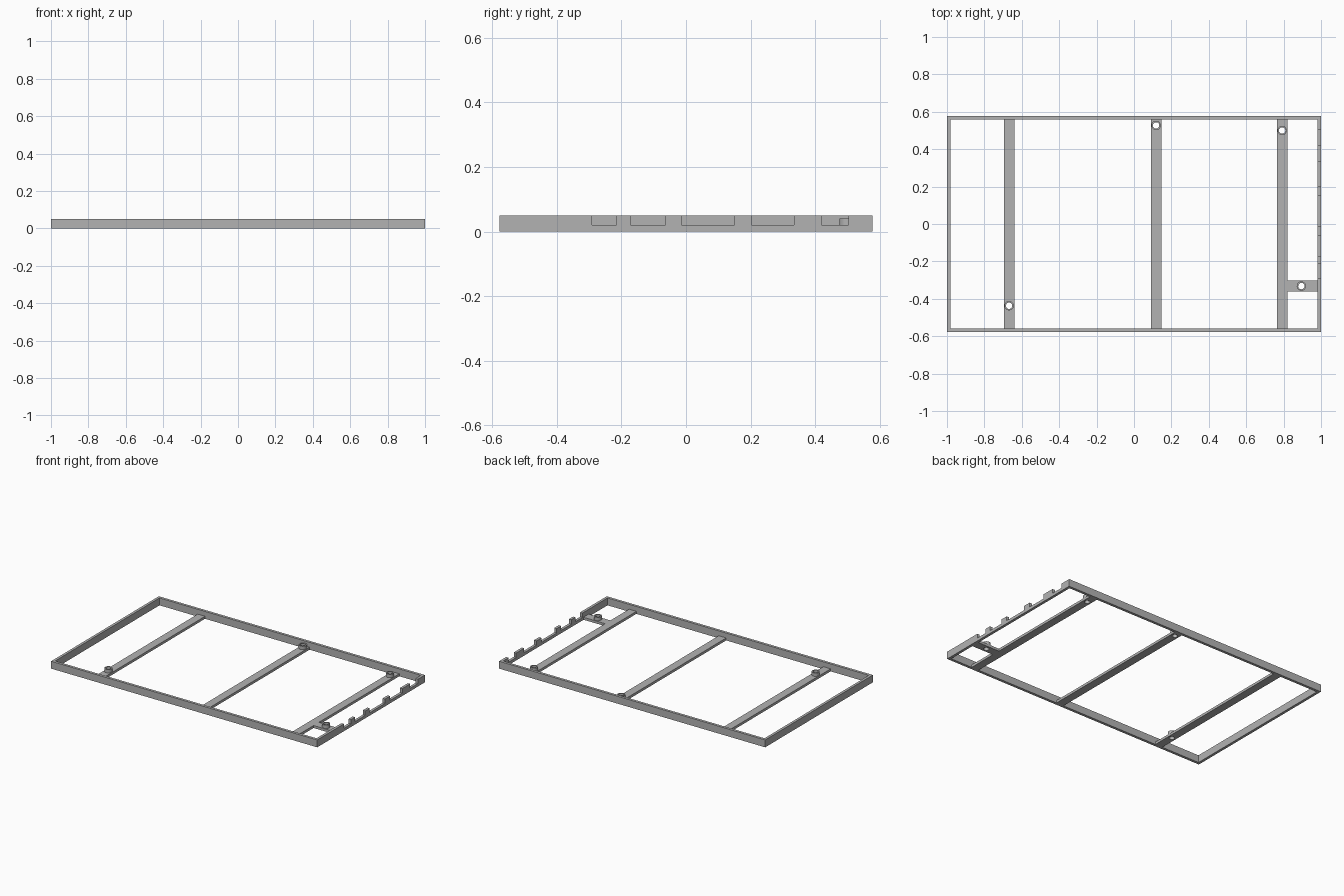
import bpy
import bmesh
import math

if "Cube" in bpy.data.objects:
    bpy.data.objects.remove(bpy.data.objects["Cube"], do_unlink=True)

HALF_Y, WALL, HEIGHT = 0.578, 0.018, 0.05
BAR_TOP, BOSS_TOP, NOTCH_Z = 0.017, 0.04, 0.02
BOSS_R, HOLE_R, SEGMENTS = 0.025, 0.017, 32

grey = bpy.data.materials.new("plain grey")
grey.use_nodes = True
colour = (0.45, 0.45, 0.45, 1)
grey.diffuse_color = colour
grey.node_tree.nodes["Principled BSDF"].inputs["Base Color"].default_value = colour


def finish(name, bm):
    bmesh.ops.recalc_face_normals(bm, faces=bm.faces)
    mesh = bpy.data.meshes.new(name)
    bm.to_mesh(mesh)
    bm.free()
    mesh.materials.append(grey)
    obj = bpy.data.objects.new(name, mesh)
    bpy.context.collection.objects.link(obj)
    return obj


def extrude_outline(name, points, offset):
    """Solid made by sweeping a closed outline along an offset."""
    bm = bmesh.new()
    face = bm.faces.new([bm.verts.new(p) for p in points])
    swept = bmesh.ops.extrude_face_region(bm, geom=[face], use_keep_orig=True)
    moved = [v for v in swept["geom"] if isinstance(v, bmesh.types.BMVert)]
    bmesh.ops.translate(bm, verts=moved, vec=offset)
    return finish(name, bm)


def box(name, x0, x1, y0, y1, top):
    outline = [(x0, y0, 0), (x1, y0, 0), (x1, y1, 0), (x0, y1, 0)]
    return extrude_outline(name, outline, (0, 0, top))


def tube(name, x, y, inner, outer, z0, z1):
    """Hollow round sleeve; an inner radius of zero gives a solid rod."""
    bm = bmesh.new()
    corners = [(outer, z0), (outer, z1)]
    if inner:
        corners += [(inner, z1), (inner, z0)]
    rings = []
    for r, z in corners:
        angles = [2 * math.pi * i / SEGMENTS for i in range(SEGMENTS)]
        rings.append([bm.verts.new((x + r * math.cos(a), y + r * math.sin(a), z)) for a in angles])
    pairs = list(zip(rings, rings[1:]))
    if inner:
        pairs.append((rings[-1], rings[0]))
    else:
        bm.faces.new(rings[0])
        bm.faces.new(rings[1])
    for a, b in pairs:
        for i in range(SEGMENTS):
            j = (i + 1) % SEGMENTS
            bm.faces.new((a[i], a[j], b[j], b[i]))
    return finish(name, bm)


def drill(obj, x, y):
    """Cut a round hole through a bar."""
    cutter = tube("hole_cutter", x, y, 0, HOLE_R, -0.1, 0.1)
    mod = obj.modifiers.new("hole", "BOOLEAN")
    mod.operation = "DIFFERENCE"
    mod.solver = "EXACT"
    mod.object = cutter
    bpy.context.view_layer.objects.active = obj
    bpy.ops.object.modifier_apply(modifier=mod.name)
    bpy.data.objects.remove(cutter, do_unlink=True)


# Outer frame: plain walls on three sides
INNER_Y = HALF_Y - WALL
box("front_wall", -1, 1, -HALF_Y, -INNER_Y, HEIGHT)
box("back_wall", -1, 1, INNER_Y, HALF_Y, HEIGHT)
box("right_wall", -1, -1 + WALL, -INNER_Y, INNER_Y, HEIGHT)

# Left wall with connector notches open at the top
notches = [(-0.292, -0.215), (-0.172, -0.063), (-0.014, 0.15), (0.203, 0.335), (0.42, 0.503)]
profile = [(INNER_Y, 0), (-INNER_Y, 0), (-INNER_Y, HEIGHT)]
for start, end in notches:
    profile += [(start, HEIGHT), (start, NOTCH_Z), (end, NOTCH_Z), (end, HEIGHT)]
profile.append((INNER_Y, HEIGHT))
extrude_outline("notched_left_wall", [(1 - WALL, y, z) for y, z in profile], (WALL, 0, 0))

# Cross bars and short bridge, each drilled for one hollow screw boss
bars = [
    ("right_bar", -0.695, -0.64, -INNER_Y, INNER_Y, (-0.668, -0.437)),
    ("middle_bar", 0.09, 0.146, -INNER_Y, INNER_Y, (0.118, 0.527)),
    ("left_bar", 0.765, 0.82, -INNER_Y, INNER_Y, (0.792, 0.5)),
    ("short_bridge", 0.82, 1 - WALL, -0.36, -0.303, (0.895, -0.332)),
]
for name, x0, x1, y0, y1, (hx, hy) in bars:
    bar = box(name, x0, x1, y0, y1, BAR_TOP)
    drill(bar, hx, hy)
    boss = tube(name + "_screw_boss", hx, hy, HOLE_R, BOSS_R, BAR_TOP, BOSS_TOP)
    bpy.ops.object.select_all(action="DESELECT")
    boss.select_set(True)
    bpy.context.view_layer.objects.active = boss
    bpy.ops.object.shade_smooth_by_angle(angle=math.radians(30))
